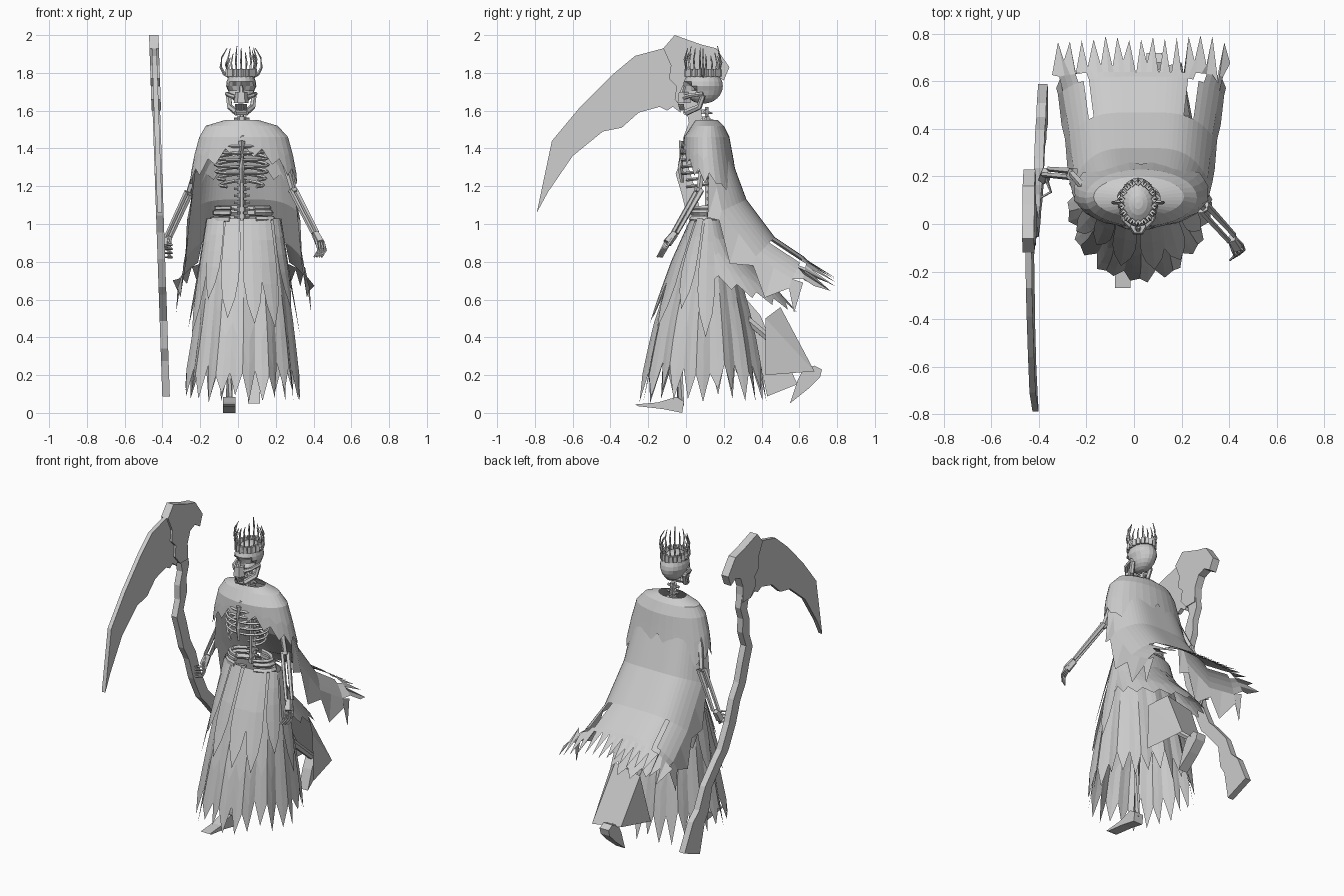
import bpy, bmesh, math, random
from math import sin, cos, pi
from mathutils import Vector

random.seed(4)
if "Cube" in bpy.data.objects:
    bpy.data.objects.remove(bpy.data.objects["Cube"])

grey = bpy.data.materials.new("bone grey")
grey.use_nodes = True
tone = (0.6, 0.6, 0.6, 1)
grey.diffuse_color = tone
grey.node_tree.nodes["Principled BSDF"].inputs["Base Color"].default_value = tone


def build(name, verts, faces):
    me = bpy.data.meshes.new(name)
    me.from_pydata([tuple(v) for v in verts], [], faces)
    me.materials.append(grey)
    ob = bpy.data.objects.new(name, me)
    bpy.context.collection.objects.link(ob)
    bm = bmesh.new()
    bm.from_mesh(me)
    bmesh.ops.remove_doubles(bm, verts=bm.verts, dist=1e-5)
    bmesh.ops.recalc_face_normals(bm, faces=bm.faces)
    bm.to_mesh(me)
    bm.free()
    return ob


def grid(name, f, rows, cols, closed=False, skip=()):
    """Sheet of quads through f(row, col)."""
    verts = [f(i, j) for i in range(rows) for j in range(cols)]
    faces = []
    for i in range(rows - 1):
        for j in range(cols if closed else cols - 1):
            k = (j + 1) % cols
            if (i, j) not in skip:
                faces.append((i * cols + j, i * cols + k, (i + 1) * cols + k, (i + 1) * cols + j))
    return build(name, verts, faces)


def tubes(name, paths, sides=5):
    """Tapered rods; each path is (points, start radius, end radius)."""
    verts, faces = [], []
    for pts, r0, r1 in paths:
        pts = [Vector(p) for p in pts]
        n, base = len(pts), len(verts)
        for i, p in enumerate(pts):
            q = (pts[min(i + 1, n - 1)] - pts[max(i - 1, 0)]).to_track_quat('Z', 'Y')
            r = r0 + (r1 - r0) * i / (n - 1)
            for s in range(sides):
                a = 2 * pi * s / sides
                verts.append(p + q @ Vector((r * cos(a), r * sin(a), 0)))
        for i in range(n - 1):
            for s in range(sides):
                a, b = base + i * sides, (s + 1) % sides
                faces.append((a + s, a + b, a + sides + b, a + sides + s))
        faces.append(tuple(range(base, base + sides)))
        faces.append(tuple(range(len(verts) - sides, len(verts))))
    return build(name, verts, faces)


def plate(name, outline, x_at, thick):
    """Side outline of (y, z) points given thickness along x."""
    n = len(outline)
    verts = [(x_at(z) + s * thick / 2, y, z) for s in (-1, 1) for y, z in outline]
    faces = [tuple(range(n)), tuple(range(n, 2 * n))]
    faces += [(i, (i + 1) % n, n + (i + 1) % n, n + i) for i in range(n)]
    return build(name, verts, faces)


def around(profile, z, a, grow=0.0):
    """Point on a garment; profile rows are (z, centre x, half width, front y, back y)."""
    lo, hi = profile[0], profile[1]
    for p, q in zip(profile, profile[1:]):
        if z >= p[0]:
            lo, hi = p, q
    t = (z - lo[0]) / (hi[0] - lo[0])
    cx, rx, f, b = [u + (v - u) * t for u, v in zip(lo[1:], hi[1:])]
    return (cx + (rx + grow) * sin(a), (f + b) / 2 - ((b - f) / 2 + grow) * cos(a), z)


# Skirt with torn hem
SKIRT = [(.05, .02, .31, -.25, .43), (.45, .03, .26, -.17, .36), (.8, .03, .215, -.06, .27), (1.02, .03, .19, .03, .2)]
N = 52
hem = [random.uniform(.05, .13) if j % 2 else random.uniform(.19, .27) for j in range(N)]
grid("skirt", lambda i, j: around(SKIRT, 1.02 + (hem[j] - 1.02) * i / 6, 2 * pi * j / N,
     .012 * (i / 6) * cos(13 * 2 * pi * j / N)), 7, N, True)

# Hanging strips over the skirt
for k, (a, tip) in enumerate([(-1.15, .42), (-.75, .6), (-.3, .5), (.2, .47), (.6, .45), (1.1, .55), (1.6, .4), (-1.7, .45)]):
    grid("skirt_strip_%d" % k, lambda i, j: around(SKIRT, 1.03 + (tip - 1.03) * i / 5,
         a + (j - 1) * (.2, .22, .22, .2, .13, 0)[i], .01 + .005 * i), 6, 3)

# Upper back tier billowing behind
TIER = [(.5, .04, .27, -.05, .62), (.7, .03, .245, -.03, .44), (.86, .03, .215, 0, .27), (1.02, .03, .195, .02, .21)]
M = 23
tier_hem = [.7 - .17 * sin(pi * j / (M - 1)) + .05 * (j % 2) for j in range(M)]
grid("back_tier", lambda i, j: around(TIER, 1.02 + (tier_hem[j] - 1.02) * i / 4, 1.3 + (2 * pi - 2.6) * j / (M - 1)), 5, M)

# Cloth swept back over the trailing leg
build("trailing_cloth",
      [(.24, .42, .5), (.2, .68, .22), (.25, .42, .2), (-.02, .5, .52), (.02, .64, .23), (.16, .5, .56), (-.04, .42, .2)],
      [(0, 1, 2), (0, 5, 1), (5, 3, 4, 1), (3, 6, 4)])

# Mantle over the shoulders
MANTLE = [(1.15, .03, .3, -.02, .29), (1.35, .03, .265, -.02, .25), (1.46, .03, .235, -.01, .23),
          (1.52, .02, .19, .03, .2), (1.55, .02, .09, .05, .17)]
levels = [1.55, 1.52, 1.46]
K = 32


def mantle(i, j):
    a = 2 * pi * j / K
    if i < 3:
        return around(MANTLE, levels[i], a)
    low = 1.42 - .15 * abs(sin(a)) ** 2 - (.06 if j % 2 else 0) - (.08 if cos(a) < -.3 else 0)
    return around(MANTLE, 1.46 + (low - 1.46) * (i - 2) / 2, a)


grid("mantle", mantle, 5, K, True)

# Long back cape: rows of (y, z, half width, side wrap, side sag)
CAPE = [(.19, 1.51, .19, .06, .02), (.235, 1.36, .25, .1, .04), (.32, 1.13, .28, .13, .06), (.47, .93, .3, .1, .1),
        (.62, .83, .33, .06, .12), (.7, .77, .345, .02, .1)]
C = 31
fray = [random.uniform(.07, .1) if j % 2 else random.uniform(-.1, .0) for j in range(C)]


def cape(i, j):
    s = 2 * j / (C - 1) - 1
    y, z, w, wrap, sag = CAPE[min(i, 5)]
    e = s ** 4
    x, y, z = .03 + w * s, y - wrap * e, z - sag * e
    if i == 6:
        x, y, z = x + .03 * s, y + fray[j], z - fray[j] * .6
    elif i == 5:
        y, z = y - .06, z + .04
    return (x, y, z)


grid("cape", cape, 7, C, False, skip={(3, 24), (3, 25), (4, 25), (4, 26), (3, 4), (4, 4), (4, 3)})

# Ragged ends hanging along both cape sides
for side in (-1, 1):
    def ragged(i, j):
        y, z, w, wrap, sag = CAPE[1 + i // 2] if i % 2 == 0 else [(p + q) / 2 for p, q in zip(CAPE[1 + i // 2], CAPE[2 + i // 2])]
        drop = (.16 if i % 2 else .05) * j
        return (.03 + side * (w + .02 * j), y - wrap - drop * .3, z - sag - drop)
    grid("cape_side_" + ("left" if side > 0 else "right"), ragged, 8, 2)

# Ribs, breastbone and spine
ribs = []
for k in range(7):
    z, r = 1.45 - .036 * k, .1 + .04 * sin(pi * (k + 1) / 8)
    end = pi if k < 5 else 2.4
    for s in (-1, 1):
        ribs.append(([(.02 + s * r * sin(t), .07 + .09 * cos(t), z - .04 * sin(t / 2))
                      for t in [end * n / 8 for n in range(9)]], .009, .008))
tubes("ribs", ribs, 4)
tubes("breastbone", [([(.02, -.02, 1.44), (.02, -.03, 1.3), (.02, -.02, 1.22)], .018, .01)], 4)
tubes("collar_bones", [([(.02, .0, 1.46), (.02 + s * .17, .08, 1.48)], .012, .012) for s in (-1, 1)])
spine = []
for k in range(16):
    z = 1.04 + k * .037
    y = .11 + .025 * sin((z - 1) * 6)
    spine += [([(.02, y, z - .012), (.02, y, z + .012)], .024, .024), ([(.02, y, z), (.02, y + .04, z - .01)], .01, .005),
              ([(-.02, y, z), (.06, y, z)], .008, .008)]
spine.append(([(.02, .11, 1.02), (.02, .11, 1.62)], .012, .012))
tubes("spine", spine, 6)

# Pelvis
hips = []
for s in (-1, 1):
    for lift, r in ((0, .02), (.035, .018), (.06, .014)):
        hips.append(([(.025 + s * (.16 - lift * .3) * sin(t), .1 + .075 * cos(t), 1.025 + lift)
                      for t in [.2 + 2.5 * n / 6 for n in range(7)]], r, r * .8))
tubes("pelvis", hips)

# Arms and hands
ARMS = {"right": [(-.17, .11, 1.45), (-.26, .21, 1.17), (-.37, .22, .93), (-.38, .19, .87)],
        "left": [(.21, .11, 1.45), (.29, .07, 1.18), (.41, -.06, .95), (.435, -.1, .9)]}
for side, joints in ARMS.items():
    sh, el, wr, palm = [Vector(p) for p in joints]
    off = Vector((.012, .012, 0))
    bones = [((sh, el), .02, .015), ((el + off, wr + off), .016, .011), ((el - off, wr - off), .013, .011),
             ((el, el + (wr - el) * .06), .027, .02), ((wr, palm), .022, .026)]
    for f in range(4):
        spread = Vector((.013 * (f - 1.5), .008 * (f - 1.5), 0))
        if side == "right":
            k = palm + Vector((.015, -.015, .03 - .022 * f))
            pts = [wr, k, k + Vector((.015, -.04, -.01)), k + Vector((-.03, -.065, -.01))]
        else:
            k = palm + spread
            pts = [wr + spread * .5, k, k + Vector((.01, -.02, -.04)), k + Vector((-.012, -.04, -.075))]
        bones.append((pts, .009, .005))
    tubes(side + "_arm", bones)

# Skull: cranium with pushed-in sockets, cheeks, jaw
HEAD = Vector((.017, .09, 1.73))


def cranium(i, j):
    a, b = pi * i / 12, 2 * pi * j / 20
    d = Vector((sin(a) * sin(b), -sin(a) * cos(b), cos(a)))
    p = Vector((.08 * d.x, .105 * d.y, .093 * d.z))
    if d.z < -.2:
        p.x *= .9
    if d.y < 0 and math.hypot(abs(p.x) - .034, p.z + .02) < .026:
        p.y += .035
    return HEAD + p


grid("skull", cranium, 13, 20, True)
face = [([HEAD + Vector((0, -.1, -.03)), HEAD + Vector((0, -.1, -.09))], .032, .04),
        ([HEAD + Vector((0, -.1, .0)), HEAD + Vector((0, -.113, -.04))], .01, .014)]
for s in (-1, 1):
    face += [([HEAD + Vector((s * .076, .0, -.04)), HEAD + Vector((s * .06, -.07, -.05)), HEAD + Vector((s * .03, -.1, -.06))], .011, .013),
             ([HEAD + Vector((s * .068, .0, -.05)), HEAD + Vector((s * .06, -.02, -.11)), HEAD + Vector((s * .022, -.09, -.14))], .014, .018)]
face.append(([HEAD + Vector((-.028, -.09, -.138)), HEAD + Vector((.028, -.09, -.138))], .017, .017))
tubes("face_and_jaw", face, 6)
tubes("teeth", [([HEAD + Vector((.009 * k, -.127 + .02 * abs(k) / 3, -.095)), HEAD + Vector((.009 * k, -.12 + .02 * abs(k) / 3, -.128))],
                 .005, .004) for k in range(-3, 4)], 4)

# Crown: band blocks, tall spikes and two curved side horns
crown = []
for k in range(18):
    a = 2 * pi * k / 18
    p = HEAD + Vector((.07 * sin(a), -.085 * cos(a), .05))
    out = Vector((.012 * sin(a), -.012 * cos(a), 0))
    tall = random.uniform(.1, .165)
    crown += [([p, p + Vector((0, 0, .04))], .016, .014),
              ([p, p + out + Vector((0, 0, tall * .6)), p - out * .3 + Vector((0, 0, tall))], .009, .002)]
for s in (-1, 1):
    crown.append(([HEAD + Vector((s * x, 0, z)) for x, z in ((.06, .05), (.09, .065), (.108, .1), (.104, .15), (.075, .2))], .011, .002))
tubes("crown", crown, 4)

# Legs and feet
tubes("legs", [([(-.04, .1, 1), (-.05, -.03, .55), (-.045, -.03, .04)], .03, .02),
               ([(.1, .1, 1), (.1, .22, .58), (.085, .66, .21)], .03, .02)], 6)
plate("front_foot", [(-.27, .045), (-.25, .035), (-.12, .02), (-.02, 0), (-.01, .06), (-.05, .085), (-.15, .055)], lambda z: -.047, .065)
plate("back_foot", [(.55, .05), (.59, .17), (.62, .23), (.68, .25), (.72, .23), (.71, .19), (.65, .13)], lambda z: .085, .065)

# Scythe: crooked shaft, knotted head, curved blade
lean = lambda z: -.378 - .034 * z
SHAFT = [(.51, .12), (.45, .3), (.4, .36), (.36, .5), (.24, .64), (.2, .68), (.13, .83), (.09, .97), (.04, 1.06), (.01, 1.18),
         (-.02, 1.28), (.02, 1.38), (.02, 1.47), (.05, 1.55), (.03, 1.66)]
wide = [.08, .06, .05] + [.035] * 12
plate("scythe_shaft", [(y - w, z - w * .4) for (y, z), w in zip(SHAFT, wide)] +
      [(y + w, z + w * .4) for (y, z), w in reversed(list(zip(SHAFT, wide)))], lean, .04)
plate("scythe_head", [(-.01, 1.6), (-.06, 1.66), (-.05, 1.73), (-.09, 1.77), (-.08, 1.84), (-.12, 1.93), (-.06, 2), (.08, 1.95),
      (.16, 1.93), (.23, 1.83), (.2, 1.76), (.15, 1.79), (.1, 1.77), (.07, 1.7), (.07, 1.6)], lean, .05)
plate("scythe_blade", [(-.79, 1.06), (-.71, 1.44), (-.56, 1.62), (-.39, 1.79), (-.27, 1.89), (-.12, 1.93), (-.03, 1.8), (-.02, 1.62),
      (-.03, 1.59), (-.07, 1.62), (-.1, 1.6), (-.14, 1.62), (-.25, 1.59), (-.34, 1.51), (-.44, 1.49), (-.6, 1.36), (-.73, 1.17)], lean, .026)
